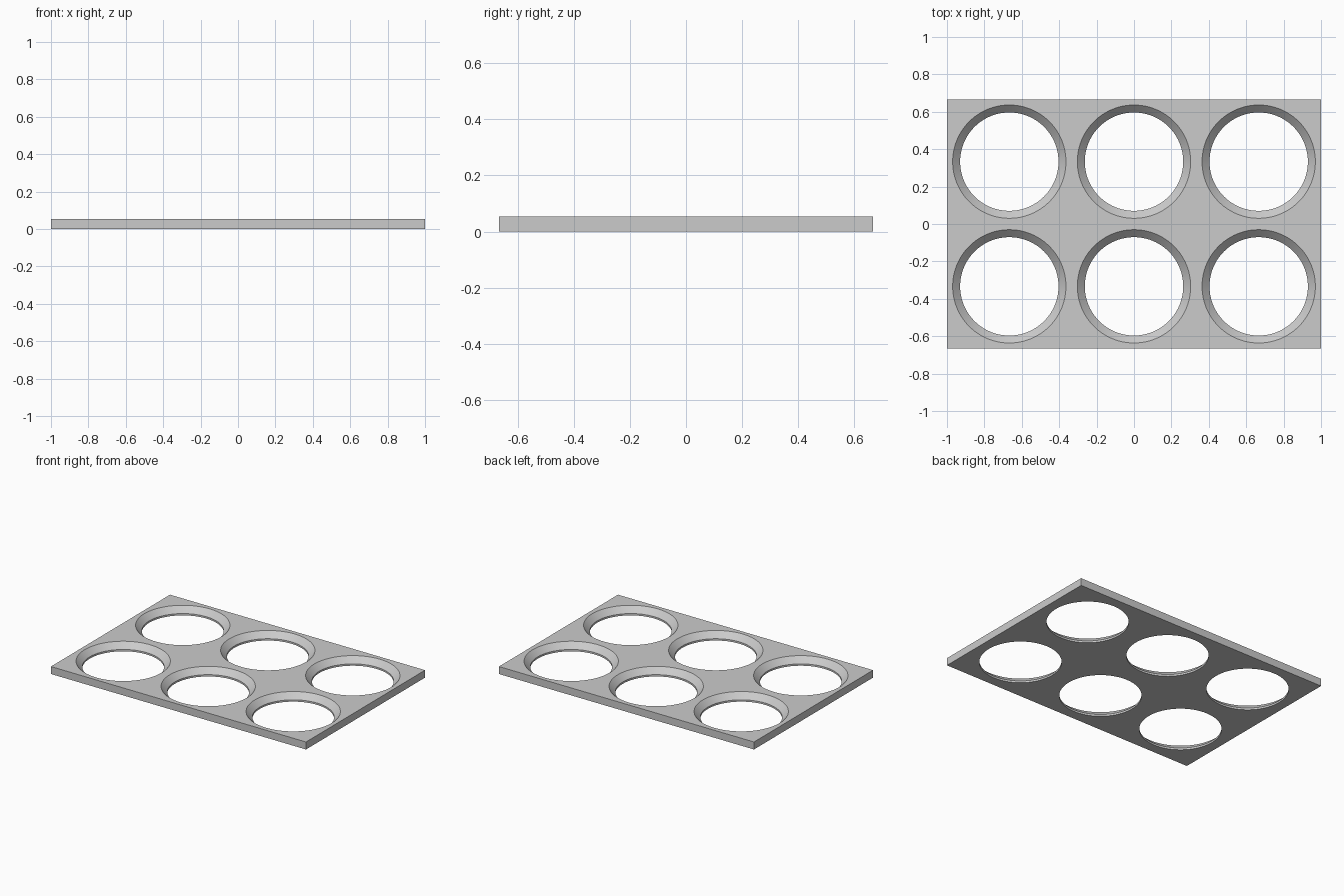
import bpy
import bmesh
from math import cos, sin, tau
from mathutils import Matrix

old = bpy.data.objects.get("Cube")
if old:
    bpy.data.objects.remove(old, do_unlink=True)

PITCH = 2 / 3          # spacing of the holes
THICK = 0.053
R_TOP, R_HOLE = 0.303, 0.263
LIP = 0.013            # height of the straight wall under the bevel
SEGMENTS = 96

grey = bpy.data.materials.new("light_grey")
grey.use_nodes = True
colour = (0.6, 0.6, 0.6, 1)
grey.diffuse_color = colour
grey.node_tree.nodes["Principled BSDF"].inputs["Base Color"].default_value = colour


def make_object(name, bm):
    bmesh.ops.recalc_face_normals(bm, faces=bm.faces)
    mesh = bpy.data.meshes.new(name)
    bm.to_mesh(mesh)
    bm.free()
    mesh.materials.append(grey)
    obj = bpy.data.objects.new(name, mesh)
    bpy.context.collection.objects.link(obj)
    return obj


def add_lathe(bm, cx, cy, profile):
    """Closed solid of revolution from (radius, height) pairs."""
    rings = [[bm.verts.new((cx + r * cos(tau * i / SEGMENTS),
                            cy + r * sin(tau * i / SEGMENTS), z))
              for i in range(SEGMENTS)] for r, z in profile]
    for low, high in zip(rings, rings[1:]):
        for i in range(SEGMENTS):
            j = (i + 1) % SEGMENTS
            bm.faces.new((low[i], low[j], high[j], high[i]))
    bm.faces.new(rings[0][::-1])
    bm.faces.new(rings[-1])


# Flat rectangular plate
bm = bmesh.new()
bmesh.ops.create_cube(bm, size=1, matrix=Matrix.Translation((0, 0, THICK / 2))
                      @ Matrix.Diagonal((3 * PITCH, 2 * PITCH, THICK, 1)))
plate = make_object("tray_plate", bm)

# Cutter: straight hole, 45 degree bevel, continued past both faces
EXTRA = 0.01
profile = [(R_HOLE, -EXTRA), (R_HOLE, LIP),
           (R_TOP, THICK), (R_TOP + EXTRA, THICK + EXTRA)]
bm = bmesh.new()
for col in (-1, 0, 1):
    for row in (-0.5, 0.5):
        add_lathe(bm, col * PITCH, row * PITCH, profile)
cutter = make_object("hole_cutter", bm)
cutter.hide_render = True

# Cut the six holes and drop the cutter
cut = plate.modifiers.new("holes", 'BOOLEAN')
cut.operation = 'DIFFERENCE'
cut.solver = 'EXACT'
cut.object = cutter
bpy.ops.object.select_all(action='DESELECT')
plate.select_set(True)
bpy.context.view_layer.objects.active = plate
bpy.ops.object.modifier_apply(modifier=cut.name)
bpy.data.objects.remove(cutter, do_unlink=True)
bpy.ops.object.shade_smooth_by_angle()
